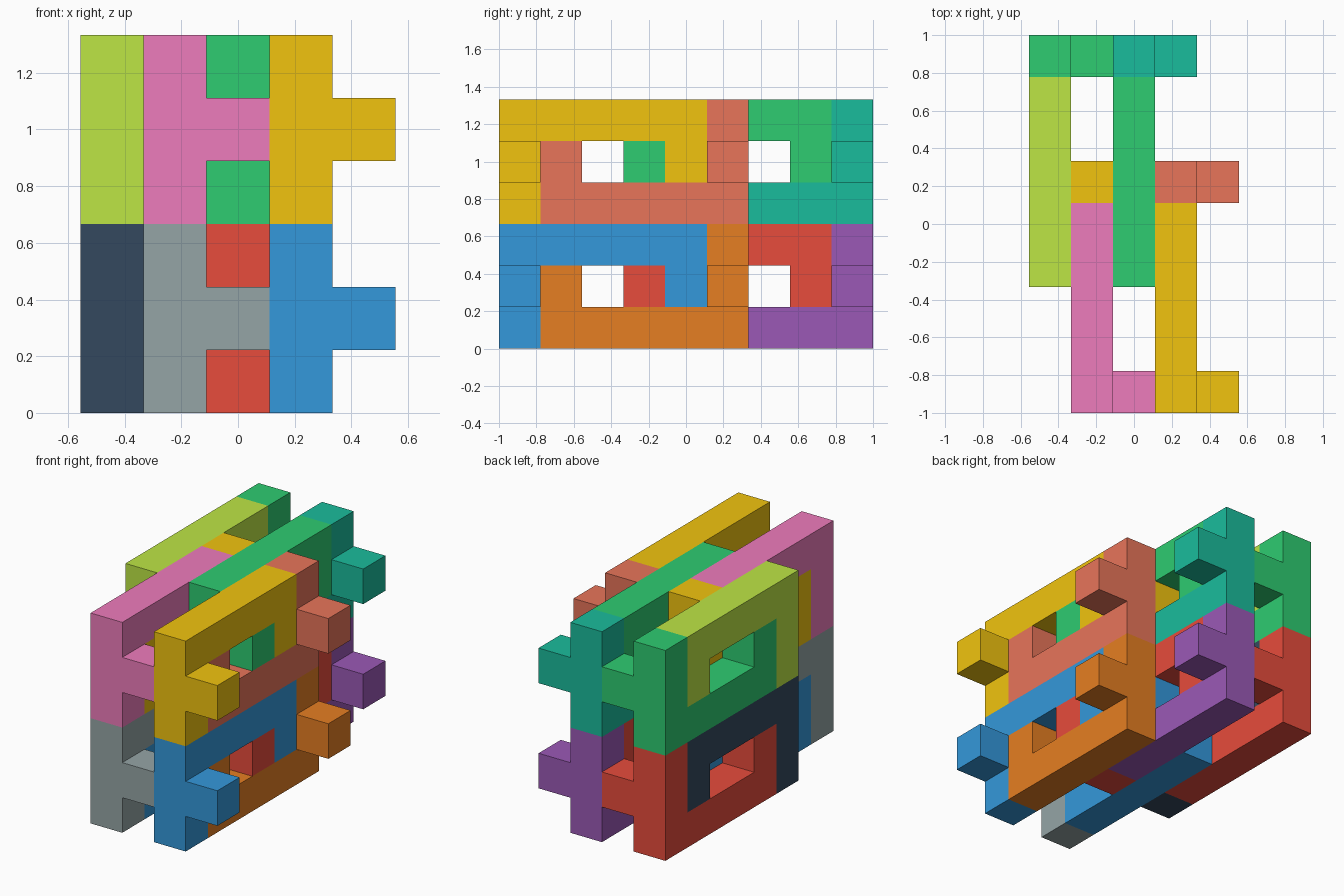
import bpy, bmesh
from mathutils import Vector

if "Cube" in bpy.data.objects:
    bpy.data.objects.remove(bpy.data.objects["Cube"])

U = 2 / 9                                   # cube unit
ORIGIN = Vector((-2.5 * U, -1.0, 0))


def material(name, hexcode):
    def lin(c):
        return c / 12.92 if c <= 0.04045 else ((c + 0.055) / 1.055) ** 2.4
    m = bpy.data.materials.new(name)
    m.diffuse_color = [lin(int(hexcode[i:i + 2], 16) / 255) for i in (0, 2, 4)] + [1]
    m.use_nodes = True
    m.node_tree.nodes["Principled BSDF"].inputs["Base Color"].default_value = m.diffuse_color
    return m


def cube_piece(name, cells, mat):
    """Closed skin around a set of unit cubes."""
    bm = bmesh.new()
    for c in cells:
        for axis in range(3):
            for s in (0, 1):
                n = list(c)
                n[axis] += 2 * s - 1
                if tuple(n) in cells:
                    continue
                a, b = (axis + 1) % 3, (axis + 2) % 3
                loop = [(0, 0), (1, 0), (1, 1), (0, 1)]
                verts = []
                for i, j in (loop if s else loop[::-1]):
                    p = Vector(c)
                    p[axis] += s
                    p[a] += i
                    p[b] += j
                    verts.append(bm.verts.new(ORIGIN + p * U))
                bm.faces.new(verts)
    bmesh.ops.remove_doubles(bm, verts=bm.verts, dist=1e-4)
    bmesh.ops.dissolve_limit(bm, angle_limit=0.01, verts=bm.verts, edges=bm.edges)
    me = bpy.data.meshes.new(name)
    bm.to_mesh(me)
    bm.free()
    me.materials.append(mat)
    bpy.context.collection.objects.link(bpy.data.objects.new(name, me))


# Hook outline in (y, z): full column, top arm and a downturned tip
HOOK = [(0, 0), (0, 1), (0, 2), (1, 2), (2, 2), (3, 2), (4, 2), (4, 1)]

# (upper hook, lower hook) colours per plate, from -x to +x, for each tier
TIERS = [
    [("navy", "red"), ("grey", "blue"), ("red", "purple"), ("blue", "orange")],
    [("lime", "green"), ("pink", "yellow"), ("green", "teal"), ("yellow", "salmon")],
]
HEX = dict(navy="34495E", red="E74C3C", grey="95A5A6", blue="3498DB", purple="9B59B6",
           orange="E67E22", lime="BDE645", green="2ECC71", pink="EE7CBC",
           yellow="F1C40F", teal="1ABC9C", salmon="E8755A")
MATS = {k: material(k, v) for k, v in HEX.items()}

for tier, plates in enumerate(TIERS):
    for x, colours in enumerate(plates):
        y0 = 3 if x % 2 == 0 else 0          # plates alternate back and front
        for turned, colour in enumerate(colours):
            # each hook carries a peg that reaches into the next plate
            flat = [(x, y, z) for y, z in HOOK] + [(x + 1, 0, 1)]
            if turned:                       # second hook is rotated half a turn
                flat = [(a, 5 - y, 2 - z) for a, y, z in flat]
            cells = {(a, y + y0, z + 3 * tier) for a, y, z in flat}
            kind = "lower" if turned else "upper"
            cube_piece(f"{kind}_hook_tier{tier + 1}_plate{x + 1}", cells, MATS[colour])
